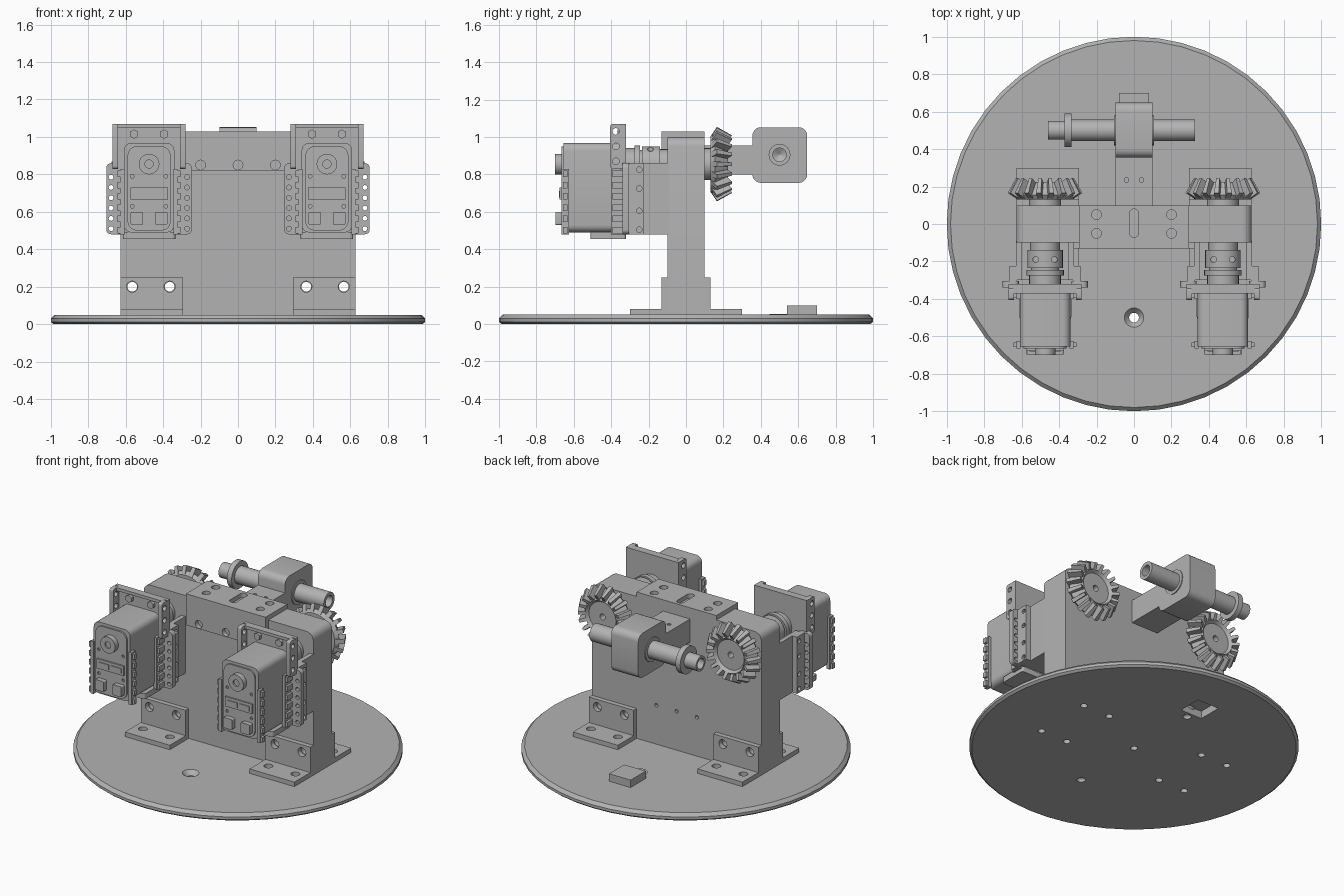
import bpy, bmesh, math
from mathutils import Vector

if "Cube" in bpy.data.objects:
    bpy.data.objects.remove(bpy.data.objects["Cube"], do_unlink=True)

grey = bpy.data.materials.new("machined_grey")
grey.use_nodes = True
tone = (0.45, 0.45, 0.45, 1)
grey.diffuse_color = tone
grey.node_tree.nodes["Principled BSDF"].inputs["Base Color"].default_value = tone
parts = []


def add_box(bm, lo, hi):
    verts = bmesh.ops.create_cube(bm, size=1)["verts"]
    for v in verts:
        v.co = Vector([lo[i] + (v.co[i] + 0.5) * (hi[i] - lo[i]) for i in range(3)])
    return verts


def add_lathe(bm, profile, axis, centre, seg=24, closed=False):
    """Revolve (radius, position) pairs about x, y or z."""
    k = "xyz".index(axis)
    rings = []
    for r, t in profile:
        ring = []
        for i in range(seg):
            a = math.tau * i / seg
            p = Vector(centre)
            p[k] = t
            p[(k + 1) % 3] += r * math.cos(a)
            p[(k + 2) % 3] += r * math.sin(a)
            ring.append(bm.verts.new(p))
        rings.append(ring)
    pairs = list(zip(rings, rings[1:])) + ([(rings[-1], rings[0])] if closed else [])
    for a, b in pairs:
        for i in range(seg):
            j = (i + 1) % seg
            bm.faces.new((a[i], a[j], b[j], b[i]))
    if not closed:
        bm.faces.new(rings[0])
        bm.faces.new(rings[-1])


def add_cyl(bm, r, a, b, axis, centre, seg=24):
    add_lathe(bm, [(r, a), (r, b)], axis, centre, seg)


def finish(name, bm, cutter=None):
    """Turn a bmesh into an object, cutting the holes in cutter."""
    bmesh.ops.recalc_face_normals(bm, faces=bm.faces)
    mesh = bpy.data.meshes.new(name)
    bm.to_mesh(mesh)
    bm.free()
    ob = bpy.data.objects.new(name, mesh)
    bpy.context.collection.objects.link(ob)
    if cutter:
        tool = finish("cutter", cutter)
        parts.remove(tool)
        mod = ob.modifiers.new("holes", "BOOLEAN")
        mod.object, mod.solver = tool, "EXACT"
        graph = bpy.context.evaluated_depsgraph_get()
        ob.data = bpy.data.meshes.new_from_object(ob.evaluated_get(graph))
        ob.modifiers.clear()
        bpy.data.objects.remove(tool, do_unlink=True)
    ob.data.materials.clear()
    ob.data.materials.append(grey)
    parts.append(ob)
    return ob


def box(name, lo, hi, round_axis=None, radius=0.03, cutter=None, only=None):
    """Box with optional rounding of the edges along one axis."""
    bm = bmesh.new()
    add_box(bm, lo, hi)
    if round_axis:
        k = "xyz".index(round_axis)
        edges = [e for e in bm.edges if abs((e.verts[0].co - e.verts[1].co)[k]) > 1e-4
                 and (only is None or only(e.verts[0].co))]
        bmesh.ops.bevel(bm, geom=edges, offset=radius, segments=5, profile=0.5, affect="EDGES")
    return finish(name, bm, cutter)


def cyl(name, r, a, b, axis, centre, seg=24, cutter=None):
    bm = bmesh.new()
    add_cyl(bm, r, a, b, axis, centre, seg)
    return finish(name, bm, cutter)


def holes(r, a, b, axis, centres, seg=16):
    bm = bmesh.new()
    for c in centres:
        add_cyl(bm, r, a, b, axis, c, seg)
    return bm


# Round base plate with bolt holes, countersinks and a square window
bm = bmesh.new()
add_lathe(bm, [(0.985, 0), (1, 0.012), (1, 0.03), (0.98, 0.05)], "z", (0, 0, 0), 48)
foot_x = (-0.565, -0.365, 0.365, 0.565)
cut = holes(0.022, -0.1, 0.1, "z", [(x, y, 0) for x in foot_x for y in (-0.2, 0.2)] + [(0, 0, 0)])
for y in (-0.5, 0.5):
    add_lathe(cut, [(0.026, -0.1), (0.026, 0.02), (0.056, 0.055)], "z", (0, y, 0))
add_box(cut, (-0.08, 0.54, -0.1), (0.08, 0.7, 0.1))
finish("base_plate", bm, cut)

# Upright wall with rounded upper corners
cut = holes(0.026, -0.2, 0.2, "y", [(x, 0, 0.2) for x in foot_x])
for x in (-0.15, 0, 0.15):
    add_cyl(cut, 0.012, 0.04, 0.2, "y", (x, 0, 0.31), 12)
box("upright_wall", (-0.628, -0.1, 0.05), (0.628, 0.1, 1.0), "y", 0.05, cut, lambda c: c.z > 0.5)

# Angle feet on both faces of the wall
for x0, side in ((-0.628, "right"), (0.295, "left")):
    xs = [x for x in foot_x if x0 < x < x0 + 0.333]
    for s, end in ((-1, "front"), (1, "back")):
        y0, y1 = sorted((s * 0.1, s * 0.132))
        box(f"{end}_{side}_foot_upright", (x0, y0, 0.05), (x0 + 0.333, y1, 0.25),
            cutter=holes(0.03, -0.2, 0.2, "y", [(x, 0, 0.2) for x in xs]))
        y0, y1 = sorted((s * 0.132, s * 0.3))
        box(f"{end}_{side}_foot_flange", (x0, y0, 0.05), (x0 + 0.333, y1, 0.08),
            cutter=holes(0.028, 0, 0.2, "z", [(x, s * 0.2, 0) for x in xs]))

# Cap over the middle of the wall
cut = holes(0.026, 0.97, 1.1, "z", [(x, y, 0) for x in (-0.2, 0.2) for y in (-0.05, 0.05)])
bm = bmesh.new()
add_box(bm, (-0.025, -0.07, 0.98), (0.025, 0.08, 1.1))
bmesh.ops.bevel(bm, geom=[e for e in bm.edges if abs(e.verts[0].co.z - e.verts[1].co.z) > 0.01],
                offset=0.024, segments=5, profile=0.5, affect="EDGES")
slot = bpy.data.meshes.new("slot")
bm.to_mesh(slot)
bm.free()
cut.from_mesh(slot)
box("cap_top", (-0.295, -0.13, 0.97), (0.295, 0.1, 1.03), cutter=cut)
box("cap_front", (-0.295, -0.13, 0.82), (0.295, -0.1, 0.97),
    cutter=holes(0.026, -0.2, 0, "y", [(x, 0, 0.85) for x in (-0.2, 0, 0.2)]))

# Arm and bearing block carrying the cross shaft
box("bearing_arm", (-0.1, 0.09, 0.8), (0.1, 0.37, 0.955),
    cutter=holes(0.012, 0.9, 1, "z", [(x, 0.235, 0) for x in (-0.04, 0.04)], 12))
box("bearing_block", (-0.1, 0.355, 0.755), (0.1, 0.648, 1.052), "x", 0.045)
shaft = (0, 0.5, 0.905)
for a, b in ((0.09, 0.106), (-0.106, -0.09)):
    cyl("bearing_ring", 0.08, a, b, "x", shaft)
bm = bmesh.new()
add_lathe(bm, [(0.05, -0.46), (0.05, -0.37), (0.09, -0.37), (0.09, -0.335), (0.058, -0.335),
               (0.058, 0.325), (0.036, 0.325), (0.036, 0.2), (0.002, 0.18)], "x", shaft, 32)
finish("cross_shaft", bm, holes(0.035, -0.5, -0.4, "x", [shaft]))


def bevel_gear(name, cx, cz):
    bm = bmesh.new()
    add_lathe(bm, [(0.02, 0.09), (0.085, 0.09), (0.085, 0.13), (0.15, 0.13), (0.168, 0.155),
                   (0.115, 0.225), (0.1, 0.205), (0.02, 0.205)], "y", (cx, 0, cz), 36, True)
    teeth = 18
    section = [(0.145, 0.13, 0.016), (0.2, 0.165, 0.013), (0.155, 0.245, 0.009), (0.11, 0.215, 0.012)]
    for i in range(teeth):
        a = math.tau * i / teeth
        radial = Vector((math.cos(a), 0, math.sin(a)))
        tangent = Vector((-math.sin(a), 0, math.cos(a)))
        sides = [[bm.verts.new(Vector((cx, y, cz)) + radial * r + tangent * w * s)
                  for r, y, w in section] for s in (-1, 1)]
        bm.faces.new(sides[0])
        bm.faces.new(sides[1])
        for j in range(4):
            k = (j + 1) % 4
            bm.faces.new((sides[0][j], sides[0][k], sides[1][k], sides[1][j]))
    finish(name, bm)


# Two drive units: motor, mount, coupler and bevel gear
for cx, side in ((-0.475, "right"), (0.475, "left")):
    cz = 0.855
    bevel_gear(f"{side}_bevel_gear", cx, cz)

    # Coupler between motor and wall
    bm = bmesh.new()
    add_lathe(bm, [(0.1, -0.275), (0.1, -0.245), (0.075, -0.245), (0.075, -0.235), (0.095, -0.235),
                   (0.095, -0.14), (0.08, -0.14), (0.08, -0.09)], "y", (cx, 0, cz), 32)
    finish(f"{side}_coupler", bm, holes(0.016, 0.9, 1, "z", [(cx + d, -0.19, 0) for d in (-0.05, 0.05)], 12))
    cyl(f"{side}_output_horn", 0.085, -0.34, -0.275, "y", (cx, 0, cz))

    # Motor case with rounded shoulders
    box(f"{side}_motor_case", (cx - 0.135, -0.655, 0.49), (cx + 0.135, -0.33, 0.968), "y", 0.04)
    box(f"{side}_motor_face", (cx - 0.115, -0.665, 0.5), (cx + 0.115, -0.65, 0.95), "y", 0.05,
        holes(0.01, -0.7, -0.655, "y", [(cx + d, 0, z) for d in (-0.09, 0.09) for z in (0.79, 0.63)], 10))
    cyl(f"{side}_rear_boss", 0.055, -0.7, -0.66, "y", (cx, 0, cz),
        cutter=holes(0.022, -0.71, -0.69, "y", [(cx, 0, cz)]))
    box(f"{side}_socket_frame", (cx - 0.1, -0.675, 0.665), (cx + 0.1, -0.66, 0.73))
    for d in (-0.045, 0.045):
        box(f"{side}_socket", (cx + d - 0.038, -0.68, 0.678), (cx + d + 0.038, -0.67, 0.712))
    for d in (-0.065, 0.065):
        box(f"{side}_plug", (cx + d - 0.033, -0.697, 0.53), (cx + d + 0.033, -0.66, 0.6), "y", 0.008)
    box(f"{side}_under_plate", (cx - 0.14, -0.51, 0.455), (cx + 0.14, -0.32, 0.492), "z", 0.015)

    for s in (-1, 1):
        def span(a, b):
            return sorted((cx + s * a, cx + s * b))
        # Notched rails along the case
        x0, x1 = span(0.13, 0.152)
        for y0, y1 in ((-0.665, -0.625), (-0.4, -0.33)):
            box(f"{side}_rail", (x0, y0, 0.48), (x1, y1, 0.83))
            u0, u1 = span(0.15, 0.168)
            for i in range(6):
                z = 0.485 + i * 0.06
                box(f"{side}_rail_lug", (u0, y0 + 0.008, z), (u1, y1 - 0.008, z + 0.035))
        # Perforated ears, mount walls and perforated side plates
        x0, x1 = span(0.14, 0.228)
        box(f"{side}_ear", (x0, -0.34, 0.48), (x1, -0.305, 0.86), "y", 0.025,
            holes(0.013, -0.5, -0.2, "y", [(cx + s * 0.203, 0, 0.51 + i * 0.055) for i in range(6)], 12))
        x0, x1 = span(0.125, 0.155)
        box(f"{side}_mount_wall", (x0, -0.3, 0.48), (x1, -0.09, 0.86))
        x0, x1 = span(0.15, 0.19)
        box(f"{side}_side_plate", (x0, -0.305, 0.48), (x1, -0.225, 0.86), cutter=holes(
            0.015, cx - 0.3, cx + 0.3, "x", [(0, -0.25, z) for z in (0.505, 0.605, 0.725, 0.825)], 12))
        # Upper bracket flanges and bolts
        x0, x1 = span(0.165, 0.195)
        box(f"{side}_bracket_flange", (x0, -0.405, 0.83), (x1, -0.34, 1.07), "x", 0.015, holes(
            0.018, cx - 0.3, cx + 0.3, "x", [(0, -0.375, z) for z in (0.87, 0.95, 1.03)], 12))
        cyl(f"{side}_bracket_bolt", 0.025, -0.365, -0.335, "y", (cx + s * 0.08, 0, 1.015), 6)
    box(f"{side}_bracket_plate", (cx - 0.195, -0.345, 0.83), (cx + 0.195, -0.32, 1.07))
    box(f"{side}_bracket_rim", (cx - 0.17, -0.37, 1.05), (cx + 0.17, -0.34, 1.07))
    box(f"{side}_mount_floor", (cx - 0.15, -0.3, 0.48), (cx + 0.15, -0.09, 0.51))

# Smooth the round surfaces, keep the edges crisp
bpy.ops.object.select_all(action="DESELECT")
for ob in parts:
    ob.select_set(True)
bpy.context.view_layer.objects.active = parts[0]
bpy.ops.object.shade_smooth_by_angle(angle=math.radians(30))
